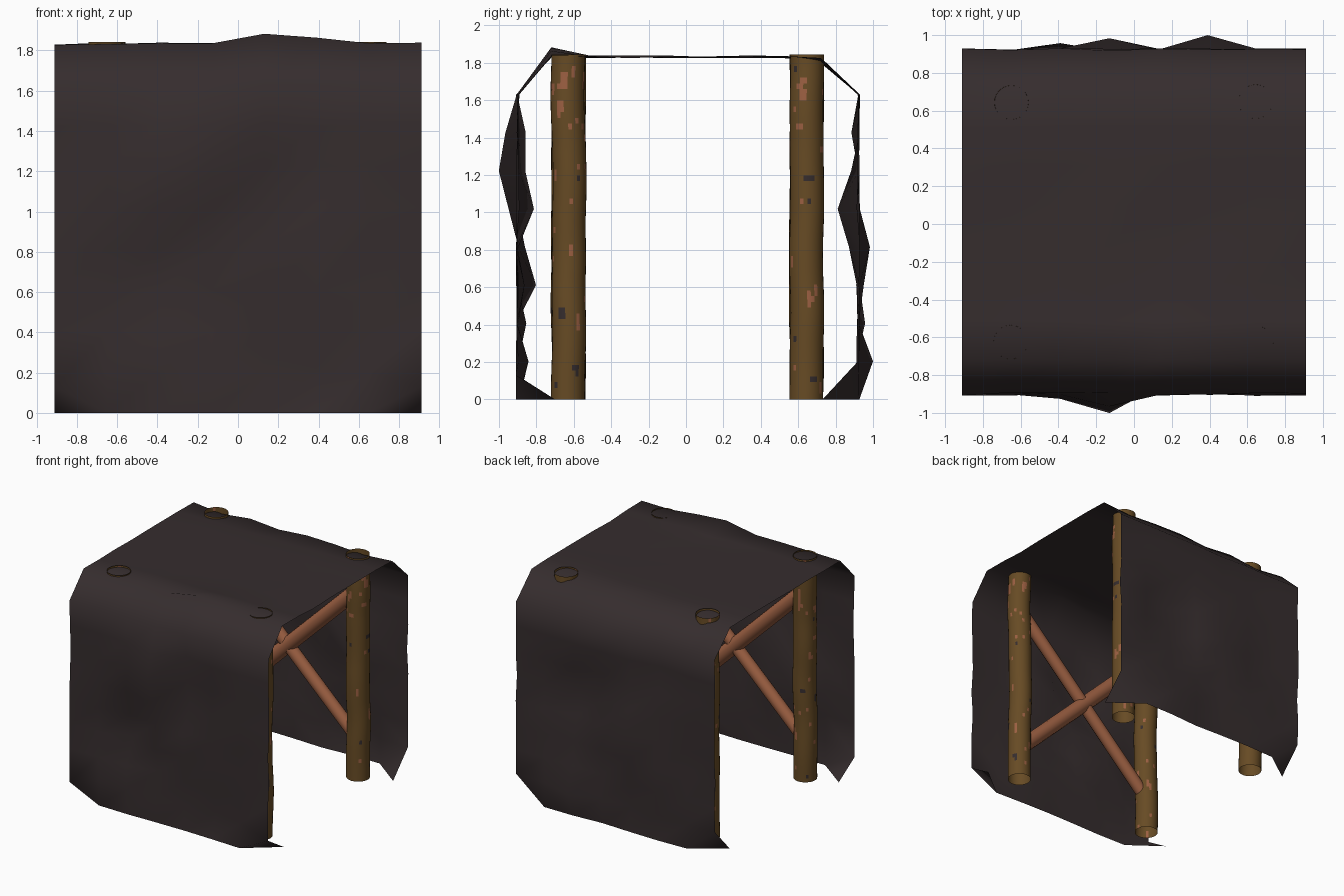
import bpy, bmesh, math, random
from mathutils import Vector, noise

if "Cube" in bpy.data.objects:
    bpy.data.objects.remove(bpy.data.objects["Cube"])

random.seed(4)


def material(name, rgb):
    m = bpy.data.materials.new(name)
    m.diffuse_color = (*rgb, 1)
    m.use_nodes = True
    m.node_tree.nodes["Principled BSDF"].inputs["Base Color"].default_value = m.diffuse_color
    return m


HIDE = material("dark hide", (0.036, 0.026, 0.027))
BARK = material("brown bark", (0.135, 0.070, 0.018))
COPPER = material("bare red wood", (0.33, 0.115, 0.054))


def finish(name, bm, mats, angle=50):
    me = bpy.data.meshes.new(name)
    bm.to_mesh(me)
    bm.free()
    ob = bpy.data.objects.new(name, me)
    bpy.context.collection.objects.link(ob)
    for m in mats:
        me.materials.append(m)
    bpy.context.view_layer.objects.active = ob
    ob.select_set(True)
    bpy.ops.object.shade_smooth_by_angle(angle=math.radians(angle))
    ob.select_set(False)
    return ob


# Draped sheet: profile rows up the front, over the top and down the back
COLS = 7
profile = [(-0.90, 1.63 * i / 8, (0, -1, 0)) for i in range(9)]
profile += [(-0.72 + 1.44 * i / 7, 1.832, (0, 0, 1)) for i in range(8)]
profile += [(0.92, 1.63 * (8 - i) / 8, (0, 1, 0)) for i in range(9)]
# Creases as (row, column): push outward
bumps = {(6, 3): 0.10, (7, 3): 0.07, (5, 3): 0.05, (6, 2): 0.03, (5, 4): -0.08,
         (6, 4): -0.04, (7, 4): -0.04, (4, 2): -0.04, (3, 2): -0.10, (3, 5): -0.03,
         (2, 3): -0.04, (1, 5): -0.05, (9, 4): 0.045, (9, 5): 0.025, (9, 2): 0.01,
         (21, 3): 0.07, (22, 3): 0.04, (24, 5): 0.08, (20, 5): -0.10, (19, 4): -0.04,
         (21, 5): -0.05, (23, 2): 0.03, (18, 2): -0.03, (16, 1): -0.03,
         (16, 3): -0.02, (16, 5): -0.015, (16, 6): -0.02}
bm = bmesh.new()
grid = []
for r, (y, z, n) in enumerate(profile):
    row = []
    for c in range(COLS + 1):
        p = Vector((-0.91 + 1.82 * c / COLS, y, z))
        jitter = 0.007 if n[2] else 0.01
        p += Vector(n) * (bumps.get((r, c), 0) + random.uniform(-jitter, jitter))
        row.append(bm.verts.new(p))
    grid.append(row)
last = len(grid) - 1
# Bottom corners folded inward
for r, y in ((0, -0.70), (last, 0.73)):
    for c in (0, COLS):
        grid[r][c].co.y = y
for c in (0, COLS):
    grid[1][c].co.z = 0.13
for r in range(last):
    for c in range(COLS):
        bm.faces.new((grid[r][c], grid[r][c + 1], grid[r + 1][c + 1], grid[r + 1][c]))
for r, r2 in ((0, 1), (last, last - 1)):
    for c, c2 in ((0, 1), (COLS, COLS - 1)):
        bmesh.ops.connect_verts(bm, verts=[grid[r2][c], grid[r][c2]])
finish("draped_hide_sheet", bm, [HIDE], 80)


# Rough hollow posts with small peeled patches
def post(name, x, y, top):
    bm = bmesh.new()
    sides, rings = 28, 60
    rows = []
    for i in range(rings + 1):
        z = top * i / rings
        ox = 0.012 * noise.noise(Vector((x * 9, y * 9, z * 3)))
        oy = 0.012 * noise.noise(Vector((x * 9 + 5, y * 9, z * 3)))
        rows.append([bm.verts.new((x + ox + 0.09 * math.cos(math.tau * k / sides),
                                   y + oy + 0.09 * math.sin(math.tau * k / sides),
                                   z)) for k in range(sides)])
    for i in range(rings):
        for k in range(sides):
            j = (k + 1) % sides
            f = bm.faces.new((rows[i][k], rows[i][j], rows[i + 1][j], rows[i + 1][k]))
            p = f.calc_center_median()
            t = noise.noise(Vector((p.x * 28, p.y * 28, p.z * 14)))
            limit = 0.42 if 0.68 < i / rings < 0.94 else 0.54
            f.material_index = 1 if t > limit else 2 if t < -0.62 else 0
    finish(name, bm, [BARK, COPPER, HIDE])


# Diagonal brace between two points
def brace(name, a, b, radius):
    a, b = Vector(a), Vector(b)
    bm = bmesh.new()
    bmesh.ops.create_cone(bm, cap_ends=True, segments=14, radius1=radius, radius2=radius,
                          depth=(b - a).length)
    bm.transform((b - a).to_track_quat('Z', 'Y').to_matrix().to_4x4())
    bmesh.ops.translate(bm, vec=(a + b) / 2, verts=bm.verts)
    finish(name, bm, [COPPER])


for label, y, s in (("front", -0.63, -1), ("back", 0.645, 1)):
    post(label + "_left_post", -0.65, y, 1.843)
    post(label + "_right_post", 0.65, y, 1.843)
    brace(label + "_brace_a", (-0.65 * s, y, 0.28), (0.65 * s, y, 1.55), 0.06)
    brace(label + "_brace_b", (-0.65 * s, y, 1.55), (0.65 * s, y, 0.31), 0.05)
